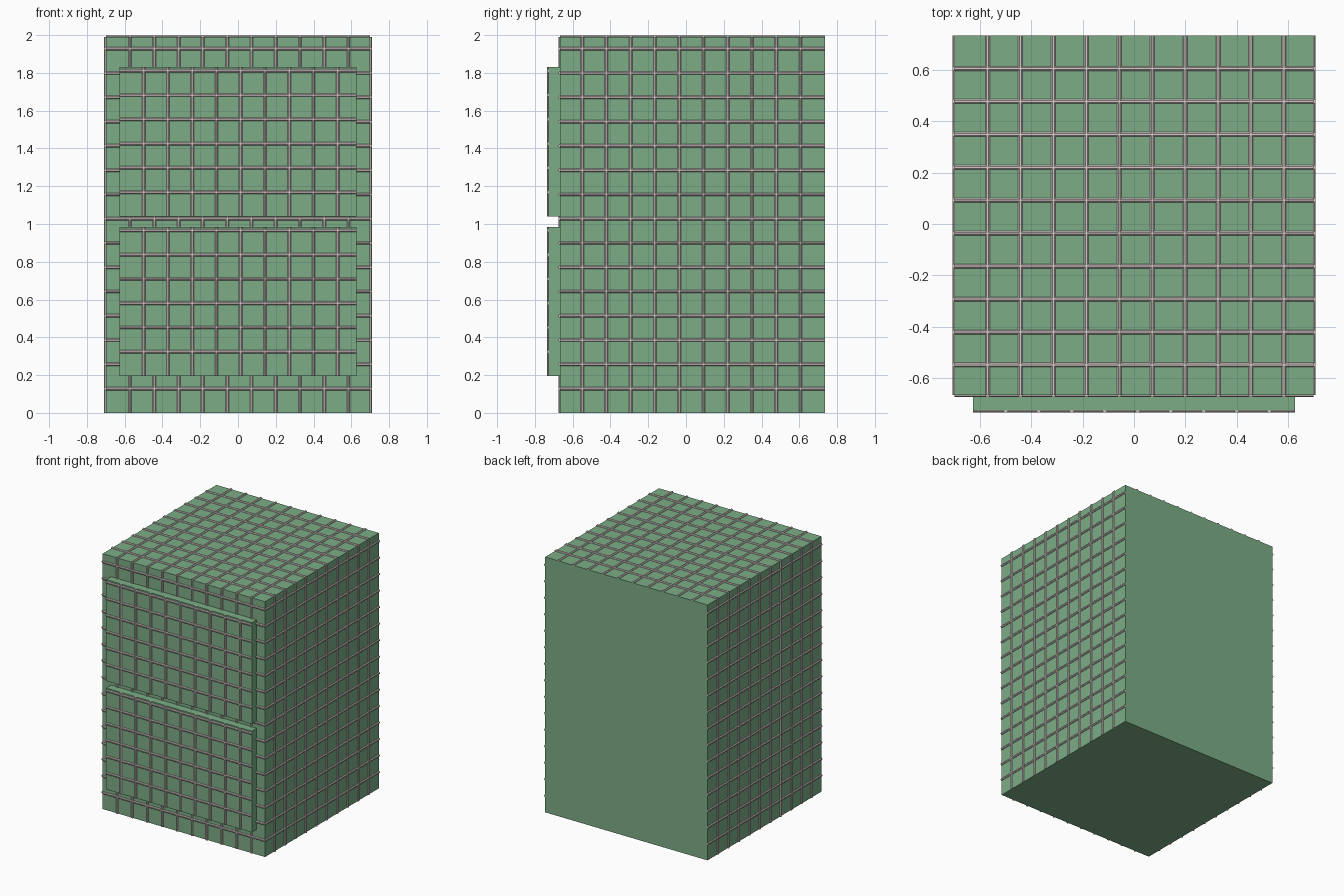
import bpy, bmesh
from math import pi
from mathutils import Matrix, Vector

if "Cube" in bpy.data.objects:
    bpy.data.objects.remove(bpy.data.objects["Cube"])

PITCH = 0.1285   # spacing of the grid strips
R = 0.0095       # strip radius


def material(name, color):
    m = bpy.data.materials.new(name)
    m.diffuse_color = color
    m.use_nodes = True
    m.node_tree.nodes["Principled BSDF"].inputs["Base Color"].default_value = m.diffuse_color
    return m


green = material("green_panel", (0.20, 0.42, 0.24, 1))
pale = material("pale_strip", (0.66, 0.58, 0.57, 1))


def finish(bm, name, mat):
    me = bpy.data.meshes.new(name)
    bm.to_mesh(me)
    bm.free()
    ob = bpy.data.objects.new(name, me)
    bpy.context.collection.objects.link(ob)
    me.materials.append(mat)
    return ob


def box(name, lo, hi):
    lo, hi = Vector(lo), Vector(hi)
    bm = bmesh.new()
    bmesh.ops.create_cube(bm, size=1, matrix=Matrix.Translation((lo + hi) / 2)
                          @ Matrix.Diagonal((*(hi - lo), 1)))
    finish(bm, name, green)


def rod(bm, a, b):
    d = b - a
    rot = d.to_track_quat('Z', 'Y').to_matrix().to_4x4()
    bmesh.ops.create_cone(bm, cap_ends=True, segments=8, radius1=R, radius2=R,
                          depth=d.length,
                          matrix=Matrix.Translation((a + b) / 2) @ rot
                          @ Matrix.Rotation(pi / 8, 4, 'Z'))


def grid(name, origin, u, v, width, height):
    """Strips half sunk in a flat face, counted from its origin corner."""
    o, u, v = Vector(origin), Vector(u), Vector(v)
    bm = bmesh.new()
    for d, e, length, span in ((u, v, width, height), (v, u, height, width)):
        for i in range(1, int(length / PITCH) + 1):
            p = o + d * (i * PITCH)
            rod(bm, p, p + e * span)
    finish(bm, name, pale)


X, Y0, Y1, H = 0.70, -0.667, 0.735, 1.99
X_AXIS, Y_BACK, Z_AXIS = (1, 0, 0), (0, -1, 0), (0, 0, 1)

# Cabinet body with strips on the front, top and both sides
box("cabinet_body", (-X, Y0, 0), (X, Y1, H))
grid("front_strips", (-X, Y0, 0), X_AXIS, Z_AXIS, 2 * X, H)
grid("top_strips", (-X, Y1, H), X_AXIS, Y_BACK, 2 * X, Y1 - Y0)
for side, x in (("left", -X), ("right", X)):
    grid(side + "_strips", (x, Y1, 0), Y_BACK, Z_AXIS, Y1 - Y0, H)

# Two drawer fronts
DX, DY, DH = 0.628, -0.727, 0.79
for part, z in (("lower", 0.195), ("upper", 1.04)):
    box(part + "_drawer", (-DX, DY, z), (DX, Y0 + 0.01, z + DH))
    grid(part + "_drawer_strips", (-DX, DY, z), X_AXIS, Z_AXIS, 2 * DX, DH)
